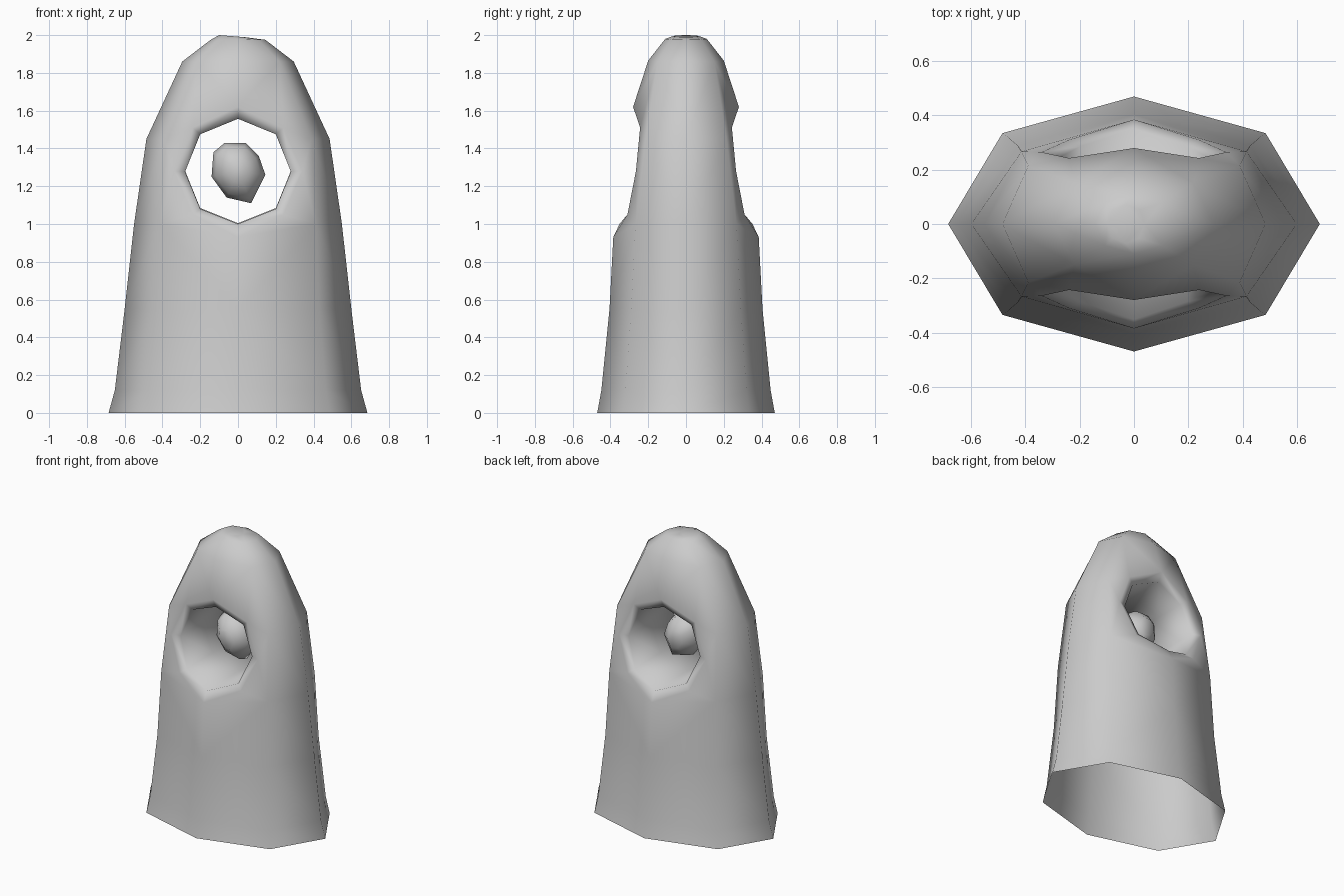
import bpy, bmesh

if "Cube" in bpy.data.objects:
    bpy.data.objects.remove(bpy.data.objects["Cube"])


def finish(bm, name):
    bmesh.ops.remove_doubles(bm, verts=bm.verts[:], dist=0.0005)
    bmesh.ops.recalc_face_normals(bm, faces=bm.faces[:])
    for f in bm.faces:
        f.smooth = True
    me = bpy.data.meshes.new(name)
    bm.to_mesh(me)
    bm.free()
    ob = bpy.data.objects.new(name, me)
    bpy.context.collection.objects.link(ob)
    return ob


# One quarter of the body: side, corner and front columns from bottom to top
side = [(.685, 0, 0), (.652, 0, .12), (.6, 0, .55), (.55, 0, 1.0),
        (.485, 0, 1.45), (.295, 0, 1.86), (.145, 0, 1.975)]
corner = [(.485, .335, 0), (.465, .32, .12), (.43, .29, .55), (.415, .267, 1.0),
          (.39, .215, 1.45), (.22, .15, 1.86), (.105, .08, 1.977)]
front = [(0, .47, 0), (0, .448, .12), (0, .405, .55),
         (0, .2, 1.865), (0, .11, 1.98)]
# Lip around the hole and the tunnel edge just inside it (top to bottom)
lip = [(0, .28, 1.62), (.24, .243, 1.51), (.34, .265, 1.28),
       (.24, .31, 1.05), (0, .385, .93)]
throat = [(0, .248, 1.557), (.2, .225, 1.475), (.28, .243, 1.277),
          (.2, .285, 1.08), (0, .352, 1.0)]

bm = bmesh.new()
for sx in (1, -1):
    for sy in (1, -1):
        def col(pts):
            return [bm.verts.new((x * sx, y * sy, z)) for x, y, z in pts]
        S, C, F, O, N = map(col, (side, corner, front, lip, throat))
        M = [bm.verts.new((x * sx, 0, z + .004)) for x, y, z in throat]

        def strip(a, b):
            for i in range(len(a) - 1):
                bm.faces.new((a[i], a[i + 1], b[i + 1], b[i]))
        strip(S, C)
        strip(C[:3], F[:3])
        strip(C[5:], F[3:])
        strip(O, N)
        strip(N, M)
        # Wall between corner column and hole lip
        for f in ((F[2], C[2], C[3], O[4]), (O[4], C[3], O[3]), (O[3], C[3], O[2]),
                  (O[2], C[3], C[4]), (O[2], C[4], O[1]), (O[1], C[4], C[5]),
                  (O[0], O[1], C[5], F[3])):
            bm.faces.new(f)
bmesh.ops.remove_doubles(bm, verts=bm.verts[:], dist=0.0005)

# Slightly lopsided cap
rim = [e for e in bm.edges if e.is_boundary and min(v.co.z for v in e.verts) > 1.9]
new = bmesh.ops.extrude_edge_only(bm, edges=rim)["geom"]
for v in (g for g in new if isinstance(g, bmesh.types.BMVert)):
    v.co.x = v.co.x * .48 - .03
    v.co.y *= .65
    v.co.z = 1.992 - .08 * v.co.x
bmesh.ops.contextual_create(bm, geom=[g for g in new if isinstance(g, bmesh.types.BMEdge)])
finish(bm, "body")

# Faceted pebble floating in the hole
outline = [(-.07, 1.43), (.04, 1.43), (.11, 1.36), (.145, 1.26),
           (.07, 1.11), (-.06, 1.14), (-.14, 1.25), (-.13, 1.38)]
bm = bmesh.new()
rings = [[bm.verts.new((x * s, y, 1.28 + (z - 1.28) * s)) for x, z in outline]
         for y, s in ((-.13, .4), (-.07, .85), (0, 1), (.07, .85), (.13, .4))]
for a, b in zip(rings, rings[1:]):
    for i in range(8):
        j = (i + 1) % 8
        bm.faces.new((a[i], a[j], b[j], b[i]))
bm.faces.new(rings[0])
bm.faces.new(rings[-1])
finish(bm, "pebble")
